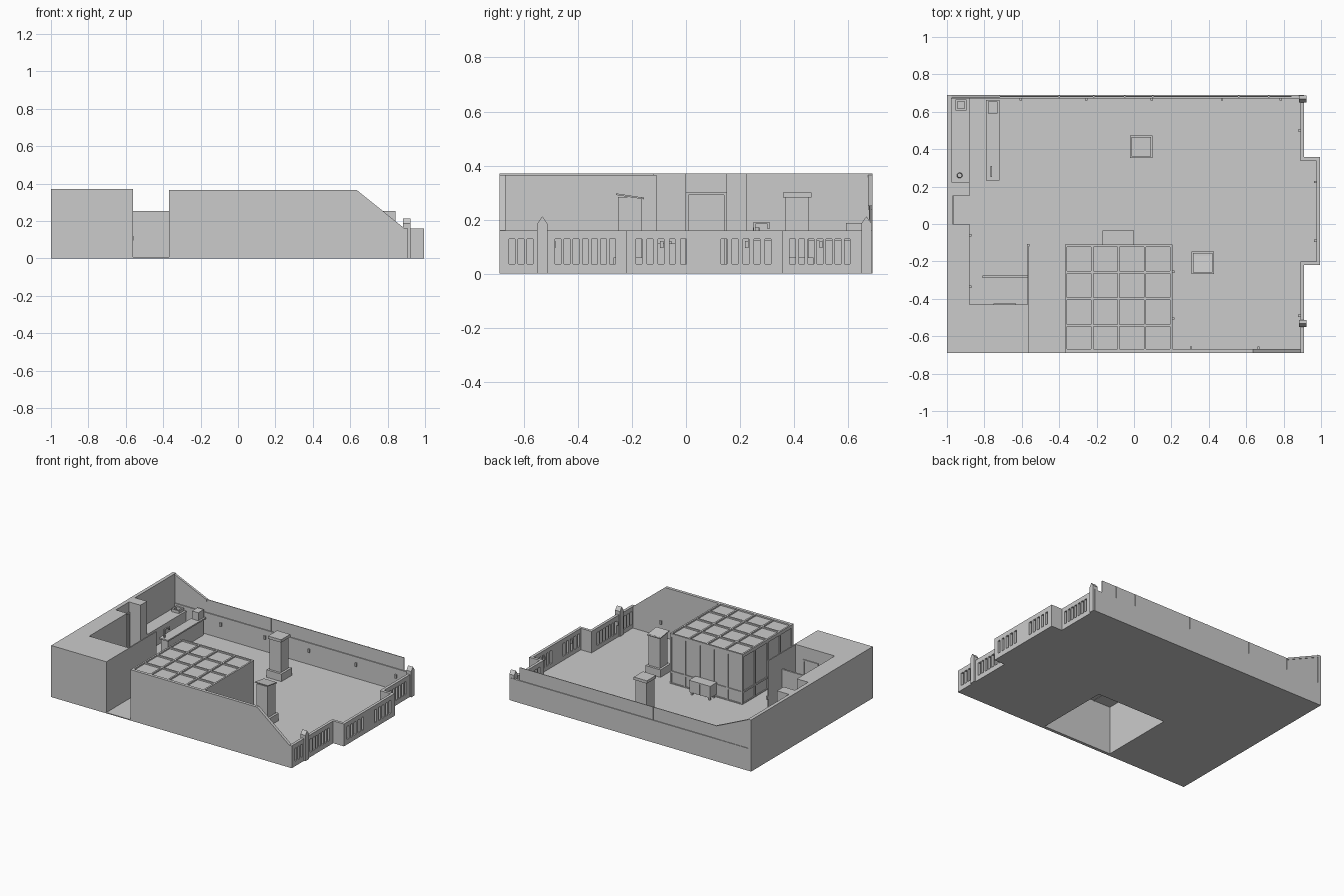
import bpy, bmesh
from mathutils import Vector

if "Cube" in bpy.data.objects:
    bpy.data.objects.remove(bpy.data.objects["Cube"])


def make(name, bm):
    bmesh.ops.recalc_face_normals(bm, faces=bm.faces)
    me = bpy.data.meshes.new(name)
    bm.to_mesh(me)
    bm.free()
    ob = bpy.data.objects.new(name, me)
    bpy.context.collection.objects.link(ob)
    return ob


def add_box(bm, x0, x1, y0, y1, z0, z1):
    vs = bmesh.ops.create_cube(bm, size=1)["verts"]
    for v in vs:
        v.co = Vector((x0 + (v.co.x + .5) * (x1 - x0),
                       y0 + (v.co.y + .5) * (y1 - y0),
                       z0 + (v.co.z + .5) * (z1 - z0)))


def boxes(name, items):
    bm = bmesh.new()
    for b in items:
        add_box(bm, *b)
    return make(name, bm)


def prism(name, pts, axis, a, b):
    """Extrude a 2D outline along z (xy points), y (xz points) or x (yz points)."""
    place = {"z": lambda p: (p[0], p[1], a), "y": lambda p: (p[0], a, p[1]),
             "x": lambda p: (a, p[0], p[1])}[axis]
    step = {"z": (0, 0, b - a), "y": (0, b - a, 0), "x": (b - a, 0, 0)}[axis]
    bm = bmesh.new()
    f = bm.faces.new([bm.verts.new(place(p)) for p in pts])
    r = bmesh.ops.extrude_face_region(bm, geom=[f])
    bmesh.ops.translate(bm, vec=step, verts=[g for g in r["geom"] if isinstance(g, bmesh.types.BMVert)])
    return make(name, bm)


# Floor slab, left open under the glass house
prism("floor", [(-1, -.69), (-.37, -.69), (-.37, -.11), (.205, -.11), (.205, -.69),
                (.91, -.69), (.91, -.215), (.995, -.215), (.995, .357), (.91, .357),
                (.91, .69), (-1, .69)], "z", 0, .006)

# Tall left block with door niche and kitchen recess
prism("left_block", [(-1, -.69), (-.57, -.69), (-.57, -.43), (-.88, -.43), (-.88, 0),
                     (-.97, 0), (-.97, .15), (-.88, .15), (-.88, .225), (-.975, .225),
                     (-.975, .69), (-1, .69)], "z", 0, .37)
boxes("passage_wall", [(-.57, -.562, -.69, -.12, 0, .37)])
boxes("cross_screen", [(-.81, -.57, -.288, -.275, 0, .25)])
boxes("niche_door_frame", [(-.97, -.962, 0, .01, 0, .3), (-.97, -.962, .14, .15, 0, .3),
                           (-.97, -.962, 0, .15, .29, .3)])
boxes("block_door_frame", [(-.75, -.74, -.43, -.424, 0, .28), (-.64, -.63, -.43, -.424, 0, .28),
                           (-.75, -.63, -.43, -.424, .27, .28)])

# Front wall with sloping end
prism("front_wall", [(-.37, 0), (.91, 0), (.91, .16), (.89, .16), (.635, .365), (-.37, .365)],
      "y", -.69, -.668)

# Back wall: base, thin panel screen, sloped end panel
boxes("back_base", [(-1, .91, .672, .69, 0, .16)])
seams = [.845, .72, .56, .1, -.05, -.215, -.4, -.72]
boxes("back_screen", [(b + .002, a - .002, .679, .684, .16, .252) for a, b in zip(seams, seams[1:])])
boxes("screen_posts", [(s - .004, s + .004, .677, .686, .16, .252) for s in seams[1:]])
prism("sloped_end_panel", [(-1, .16), (-.72, .16), (-.72, .252), (-.985, .37), (-1, .37)], "y", .679, .686)
prism("sloped_end_cap", [(-.72, .252), (-.985, .37), (-1, .37), (-1, .355), (-.985, .355), (-.72, .238)],
      "y", .673, .69)


# Right parapet: panels pierced by groups of slots
def parapet(name, x0, x1, y0, y1, slots):
    items = [(x0, x1, y0, y1, 0, .035), (x0, x1, y0, y1, .128, .16)]
    edge = y0
    for s in slots:
        items.append((x0, x1, edge, s - .011, .035, .128))
        edge = s + .011
    items.append((x0, x1, edge, y1, .035, .128))
    boxes(name, items)


def row(a, b, n):
    return [a + (b - a) * i / (n - 1) for i in range(n)]


parapet("parapet_front", .89, .91, -.69, -.215, row(-.645, -.577, 3) + row(-.474, -.272, 7))
parapet("parapet_bay", .975, .995, -.22, .357, row(-.174, -.01, 5) + row(.14, .304, 5))
parapet("parapet_back", .89, .91, .34, .69, row(.395, .597, 7))
boxes("bay_returns", [(.89, .995, -.22, -.2, 0, .16), (.89, .995, .337, .357, 0, .16)])

# Pointed posts on the parapet
for name, y in (("post_front", -.532), ("post_back", .668)):
    h = .019
    prism(name, [(y - h, 0), (y + h, 0), (y + h, .185), (y, .212), (y - h, .185)], "x", .883, .921)

# Glass house shell, without a floor
X0, X1, Y0, Y1, H = -.37, .205, -.69, -.11, .365
boxes("house_walls", [(X0 + .006, X0 + .014, Y0, Y1 - .006, 0, H - .01),
                      (X1 - .012, X1, Y0, Y1, 0, H),
                      (X0 + .006, X1, Y1 - .014, Y1 - .006, 0, H - .01)])
boxes("house_roof_panes", [(X0 + .004, X1 - .004, Y0 + .004, Y1 - .004, H - .018, H - .01)])
t = .006
xs, ys = row(X0 + t, X1 - t, 5), row(Y0 + t, Y1 - t, 5)
boxes("house_roof_frame", [(x - t, x + t, Y0, Y1, H - .02, H) for x in xs] +
      [(X0, X1, y - t, y + t, H - .02, H) for y in ys])
back = [(x - t, x + t, Y1 - .012, Y1, 0, H) for x in row(X0 + t, X1 - t, 6)]
side = [(X0, X0 + .012, y - t, y + t, 0, H) for y in row(Y0 + t, Y1 - t, 5)]
for z in (0, .085, H - .024):
    back.append((X0, X1, Y1 - .012, Y1, z, z + .012))
    side.append((X0, X0 + .012, Y0, Y1, z, z + .012))
boxes("house_back_frame", back)
boxes("house_side_frame", side)

# Cabinet on the back of the house
boxes("cabinet", [(-.165, -.085, -.11, -.038, .025, .108), (-.081, -.002, -.11, -.038, .025, .108),
                  (-.168, .001, -.11, -.034, .105, .112)])
boxes("cabinet_legs", [(x, x + .012, y, y + .012, 0, .026) for x in (-.16, -.02) for y in (-.1, -.055)])


# Chimneys: plinth, shaft, tilted cap
def chimney(name, x, y, top, drop, thick):
    boxes(name + "_plinth", [(x - .06, x + .06, y - .06, y + .06, 0, .06)])
    boxes(name + "_shaft", [(x - .044, x + .044, y - .044, y + .044, .06, top - thick - drop / 2)])
    prism(name + "_cap", [(y - .052, top - thick), (y + .052, top - thick - drop),
                          (y + .052, top - drop), (y - .052, top)], "x", x - .052, x + .052)


chimney("chimney_front", .367, -.208, .297, .016, .006)
chimney("chimney_back", .038, .412, .301, 0, .02)

# Outdoor kitchen: wall counter, island, cooker box, basin and taps
boxes("wall_counter", [(-.975, -.885, .225, .675, 0, .12), (-.975, -.88, .225, .675, .12, .13)])
boxes("island", [(-.782, -.728, .245, .65, 0, .12), (-.79, -.718, .232, .662, .12, .13)])
boxes("island_cooker", [(-.78, -.73, .592, .655, .13, .187)])
boxes("basin", [(-.955, -.895, .608, .618, .13, .15), (-.955, -.895, .655, .665, .13, .15),
                (-.955, -.945, .608, .665, .13, .15), (-.905, -.895, .608, .665, .13, .15)])
boxes("island_tap", [(-.768, -.758, .25, .258, .13, .19), (-.768, -.758, .25, .31, .183, .19),
                     (-.768, -.758, .302, .31, .165, .19)])
bm = bmesh.new()
bmesh.ops.create_cone(bm, cap_ends=True, segments=12, radius1=.015, radius2=.012, depth=.04)
bmesh.ops.translate(bm, vec=(-.932, .26, .15), verts=bm.verts)
make("counter_pot", bm)

# Small wall lamps around the terrace
lamps = [(x, .666) for x in (-.605, -.255, .095, .47, .785)]
lamps += [(.884, .5), (.969, .225), (.969, -.09), (.884, -.49), (.305, -.662), (.665, -.662),
          (.211, -.255), (.211, -.505), (-.874, -.06), (-.874, -.335), (-.566, -.114)]
boxes("wall_lamps", [(x - .006, x + .006, y - .006, y + .006, .095, .12) for x, y in lamps])
